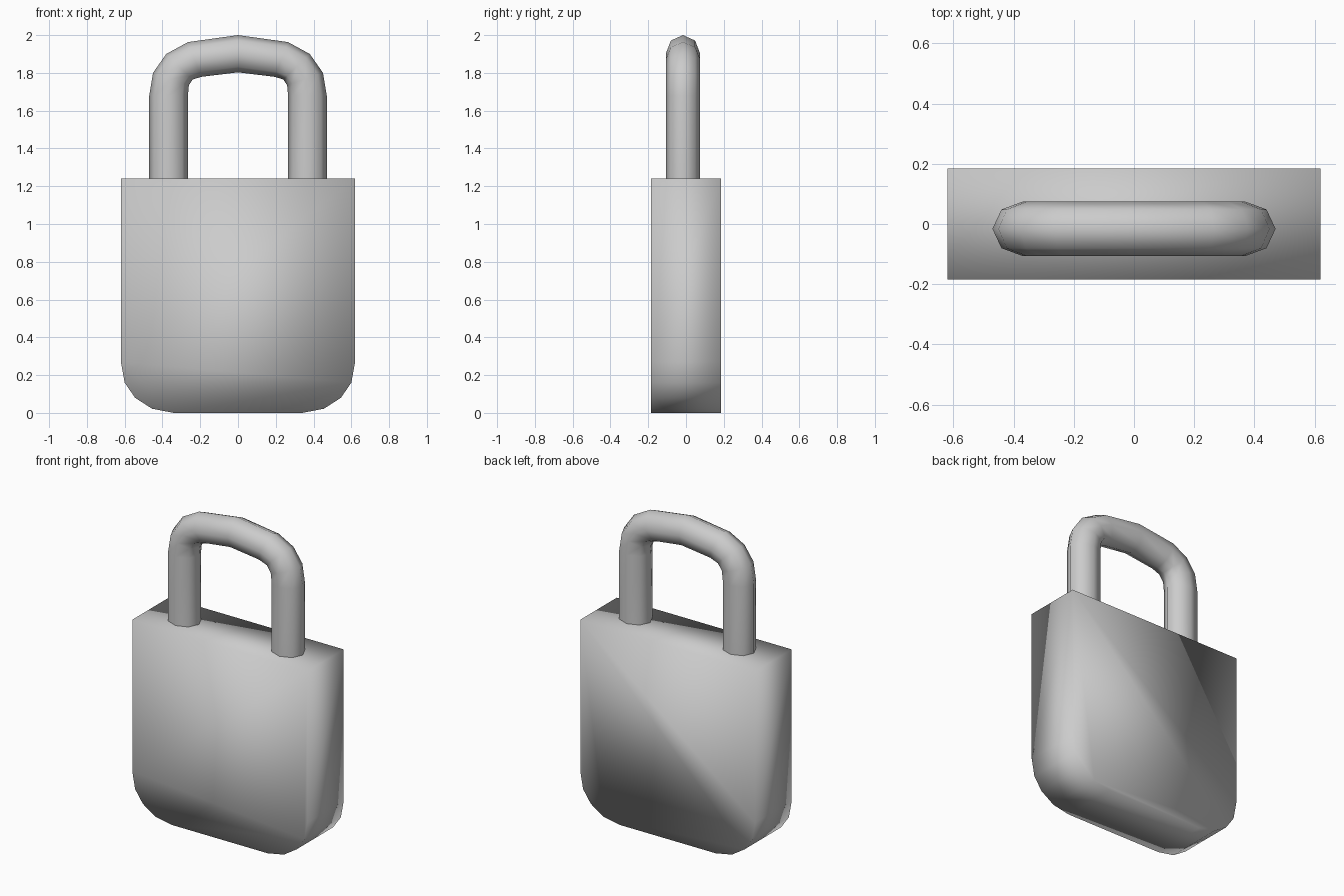
import bpy, bmesh, math
from mathutils import Vector

if "Cube" in bpy.data.objects:
    bpy.data.objects.remove(bpy.data.objects["Cube"])


def finish(name, bm):
    bmesh.ops.recalc_face_normals(bm, faces=bm.faces)
    mesh = bpy.data.meshes.new(name)
    bm.to_mesh(mesh)
    bm.free()
    for p in mesh.polygons:
        p.use_smooth = True
    obj = bpy.data.objects.new(name, mesh)
    bpy.context.collection.objects.link(obj)
    return obj


def mirrored(points):
    return points + [(-x, z) for x, z in reversed(points)]


# Body: front profile with rounded lower corners, extruded front to back
half = [(0.34, 0.0), (0.455, 0.022), (0.545, 0.08), (0.60, 0.16), (0.62, 0.27), (0.62, 1.24)]
bm = bmesh.new()
front = bm.faces.new([bm.verts.new((x, -0.185, z)) for x, z in mirrored(half)])
ext = bmesh.ops.extrude_face_region(bm, geom=[front], use_keep_orig=True)
new_verts = [g for g in ext["geom"] if isinstance(g, bmesh.types.BMVert)]
bmesh.ops.translate(bm, verts=new_verts, vec=(0, 0.37, 0))
finish("lock_body", bm)

# Shackle: eight-sided tube swept between an outer and an inner outline
outer = [(0.47, 1.24), (0.47, 1.68), (0.45, 1.80), (0.38, 1.90), (0.265, 1.963)]
inner = [(0.265, 1.24), (0.265, 1.68), (0.26, 1.735), (0.24, 1.765), (0.195, 1.779)]
outer = outer + [(0, 2.0)] + [(-x, z) for x, z in reversed(outer)]
inner = inner + [(0, 1.803)] + [(-x, z) for x, z in reversed(inner)]
SIDES = 8
bm = bmesh.new()
rings = []
for (ox, oz), (ix, iz) in zip(outer, inner):
    o, i = Vector((ox, 0, oz)), Vector((ix, 0, iz))
    mid, arm = (o + i) / 2 + Vector((0, -0.016, 0)), (o - i) / 2
    rings.append([bm.verts.new(mid + arm * math.cos(a) + Vector((0, 0.091 * math.sin(a), 0)))
                  for a in (math.tau * k / SIDES for k in range(SIDES))])
for r, s in zip(rings, rings[1:]):
    for k in range(SIDES):
        n = (k + 1) % SIDES
        bm.faces.new((r[k], r[n], s[n], s[k]))
finish("shackle", bm)
